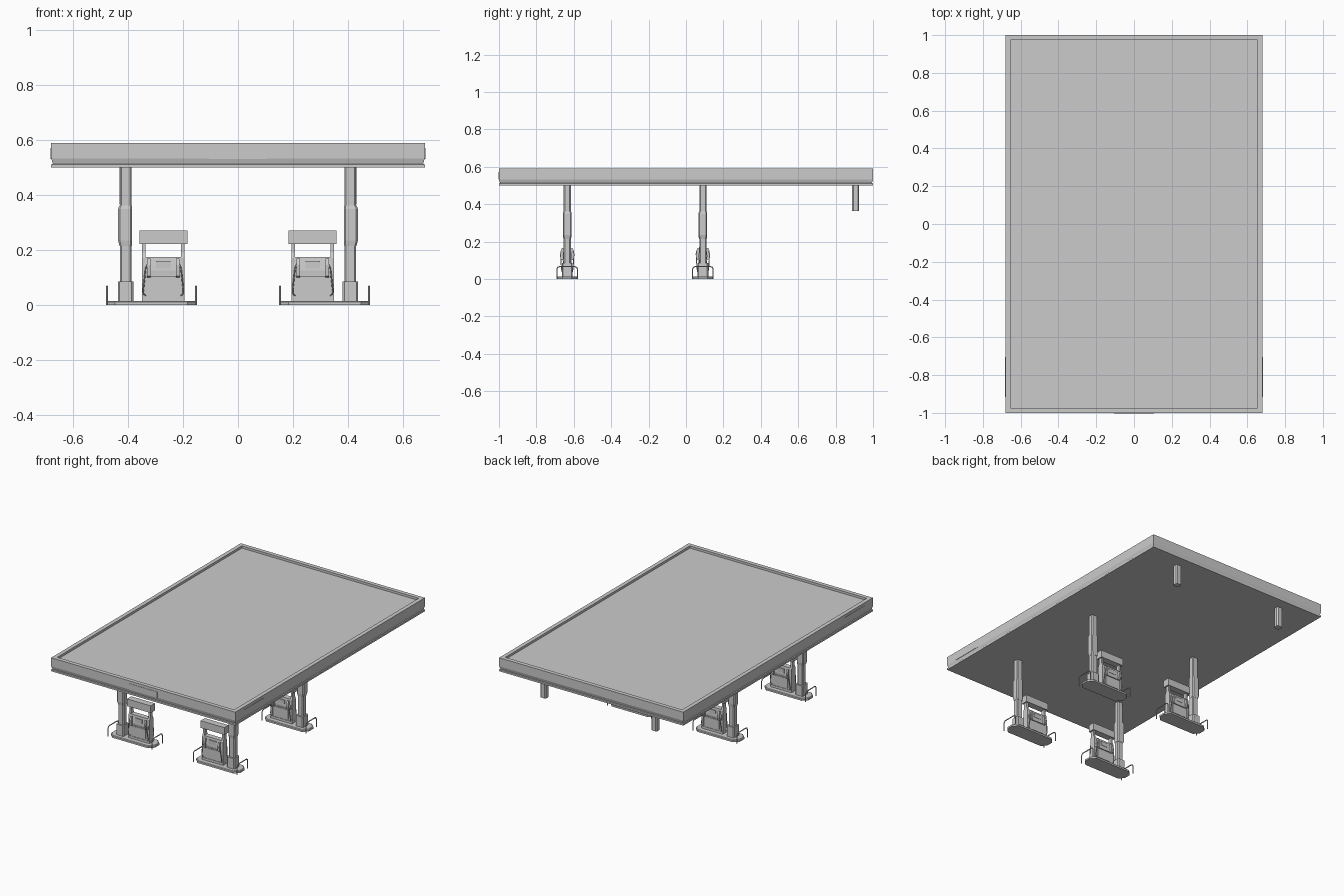
import bpy, bmesh
from mathutils import Vector

if "Cube" in bpy.data.objects:
    bpy.data.objects.remove(bpy.data.objects["Cube"])


def mesh_object(name, bm):
    bmesh.ops.recalc_face_normals(bm, faces=bm.faces)
    me = bpy.data.meshes.new(name)
    bm.to_mesh(me)
    bm.free()
    ob = bpy.data.objects.new(name, me)
    bpy.context.collection.objects.link(ob)
    return ob


def loft(name, rings):
    """Skin a stack of equal-length point rings and cap both ends."""
    bm = bmesh.new()
    rows = [[bm.verts.new(p) for p in r] for r in rings]
    n = len(rows[0])
    for a, b in zip(rows, rows[1:]):
        for i in range(n):
            j = (i + 1) % n
            bm.faces.new((a[i], a[j], b[j], b[i]))
    bm.faces.new(rows[0][::-1])
    bm.faces.new(rows[-1])
    return mesh_object(name, bm)


def box(name, c, half, z0, z1):
    x, y = c
    hx, hy = half
    ring = [(x - hx, y - hy), (x + hx, y - hy), (x + hx, y + hy), (x - hx, y + hy)]
    return loft(name, [[(px, py, z) for px, py in ring] for z in (z0, z1)])


def octagon(c, hx, hy, ch, z):
    x, y = c
    return [(x + u, y + v, z) for u, v in (
        (-hx + ch, -hy), (hx - ch, -hy), (hx, -hy + ch), (hx, hy - ch),
        (hx - ch, hy), (-hx + ch, hy), (-hx, hy - ch), (-hx, -hy + ch))]


def post(name, c, hx, hy, ch, z0, z1):
    """Upright with chamfered corners."""
    return loft(name, [octagon(c, hx, hy, ch, z) for z in (z0, z1)])


def side_prism(name, x, hx, profile):
    """Extrude a (y, z) profile along x."""
    return loft(name, [[(x + s * hx, y, z) for y, z in profile] for s in (-1, 1)])


def tube(name, pts, radius):
    cu = bpy.data.curves.new(name, 'CURVE')
    cu.dimensions = '3D'
    cu.bevel_depth = radius
    cu.bevel_resolution = 1
    cu.use_fill_caps = True
    sp = cu.splines.new('POLY')
    sp.points.add(len(pts) - 1)
    for p, q in zip(sp.points, pts):
        p.co = (*q, 1)
    ob = bpy.data.objects.new(name, cu)
    bpy.context.collection.objects.link(ob)
    bpy.ops.object.select_all(action='DESELECT')
    ob.select_set(True)
    bpy.context.view_layer.objects.active = ob
    bpy.ops.object.convert(target='MESH')
    bpy.ops.object.shade_smooth_by_angle()


# Canopy: lower lip, groove, bowed fascia, raised rim and recessed roof
W, L = 0.68, 1.0
canopy_profile = [(0, .50), (0, .511), (.006, .513), (.004, .52), (0, .533),
                  (0, .59), (.027, .59), (.027, .575)]
loft("canopy", [[(-W + i, -L + i, z), (W - i, -L + i, z),
                 (W - i, L - i, z), (-W + i, L - i, z)] for i, z in canopy_profile])

# Blank sign plates on the front and the two sides
box("front_sign_plate", (0, -L), (.105, .002), .532, .572)
for s in (-1, 1):
    box("side_sign_plate", (s * W, -.81), (.002, .105), .532, .572)
    # Short rear posts hanging from the canopy
    post("rear_hanging_post", (s * .41, .907), .021, .019, .007, .365, .502)


def pump(px, y):
    c = (px, y)
    # Lower cabinet, plinth and sloped console
    box("pump_plinth", c, (.078, .022), .013, .03)
    box("pump_cabinet", c, (.066, .019), .03, .11)
    side_prism("pump_console", px, .07,
               [(y - .023, .105), (y + .023, .105), (y + .024, .125),
                (y + .017, .175), (y - .017, .175), (y - .024, .125)])
    # Overhead sign and its two uprights
    box("pump_top_sign", c, (.0875, .022), .222, .27)
    for s in (-1, 1):
        side_prism("pump_upright", px + s * .071, .0065,
                   [(y - .02, .013), (y + .02, .013), (y + .02, .17),
                    (y + .012, .19), (y + .012, .225), (y - .012, .225),
                    (y - .012, .19), (y - .02, .17)])
    # Fittings on both faces
    for f in (-1, 1):
        box("pump_door", (px, y + f * .02), (.05, .002), .038, .1)
        box("pump_screen", (px, y + f * .021), (.026, .004), .132, .16)
        box("pump_ledge", (px, y + f * .024), (.058, .003), .104, .11)
        for s in (-1, 1):
            hx = px + s * .053
            # Nozzle in its holster
            side_prism("nozzle", hx, .006,
                       [(y + f * .018, .162), (y + f * .028, .168),
                        (y + f * .037, .145), (y + f * .034, .105),
                        (y + f * .024, .1)])
            tube("hose", [(px + s * k, y + f * d, z) for k, d, z in
                          ((.056, .03, .15), (.064, .036, .135), (.068, .034, .1),
                           (.073, .031, .055), (.072, .028, .04),
                           (.064, .02, .034))], .0025)


def rail(x, y):
    # Hooped guard rail with rounded corners
    h, t, r = .055, .067, .014
    half = [(h, 0), (h, t - r), (h - r * .3, t - r * .3), (h - r, t)]
    pts = [(x, y - a, z) for a, z in half] + [(x, y + a, z) for a, z in half[::-1]]
    tube("guard_rail", pts, .0035)


# Four islands, each with a column, a pump and two rails
for y in (-.635, .09):
    for s in (-1, 1):
        mid = (s * .315, y)
        loft("island", [octagon(mid, .162 - i, .054 - i, .03, z)
                        for i, z in ((0, 0), (0, .011), (.004, .015))])
        rail(s * .153, y)
        rail(s * .477, y)
        col = (s * .409, y)
        post("column", col, .021, .019, .006, .013, .502)
        post("column_base", col, .028, .029, .006, .013, .085)
        loft("column_sleeve", [octagon((s * (.409 + d), y), .0225 + e, e + .0205, .006, z)
                               for d, e, z in ((0, 0, .215), (.002, .003, .235),
                                               (.002, .003, .35), (0, 0, .362))])
        pump(s * .272, y)
